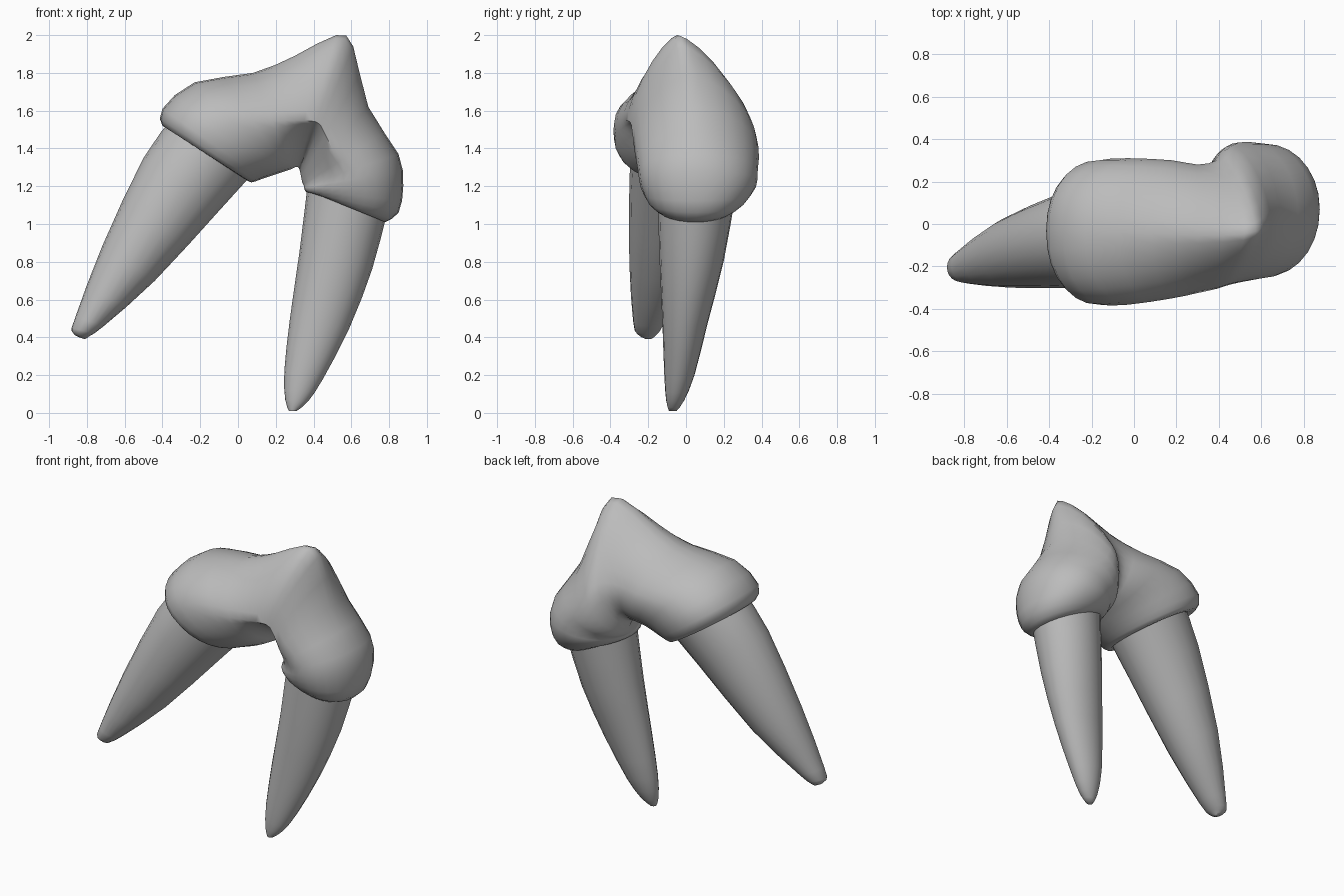
import bpy, bmesh, math

cube = bpy.data.objects.get("Cube")
if cube:
    bpy.data.objects.remove(cube, do_unlink=True)

enamel = bpy.data.materials.new("plain_grey")
enamel.use_nodes = True
GREY = (0.5, 0.5, 0.5, 1)
enamel.diffuse_color = GREY
enamel.node_tree.nodes["Principled BSDF"].inputs["Base Color"].default_value = GREY


def spline(a, b, c, d, t):
    """Smooth interpolation from b to c for every section parameter."""
    return [q + 0.5 * t * (r - p + t * (2 * p - 5 * q + 4 * r - s + t * (3 * (q - r) + s - p)))
            for p, q, r, s in zip(a, b, c, d)]


def refine(keys, steps):
    rows = []
    last = len(keys) - 1
    for i in range(last):
        around = [keys[min(max(i + k, 0), last)] for k in (-1, 0, 1, 2)]
        rows += [spline(*around, s / steps) for s in range(steps)]
    return rows + [keys[-1]]


def section(row, count):
    """Closed ring spanning an outer and an inner point, bulging to front and back."""
    ox, oz, ix, iz, front, back, belly, sharp, hollow = row
    middle = (front + back) / 2
    outer_y = middle - 0.1 * (sharp - 1)
    inner_y = middle + 0.1 * (hollow - 1)
    ring = []
    for k in range(count):
        angle = math.tau * k / count
        c, s = math.cos(angle), math.sin(angle)
        outer, to_front = c > 0, s > 0
        power = sharp if outer else (hollow if to_front else 1)
        along = max(abs(c), 1e-9) ** power
        side = max(abs(s), 1e-9) ** power
        u = belly - belly * along if outer else belly + (1 - belly) * along
        centre = outer_y if outer else inner_y
        y = centre + ((front if to_front else back) - centre) * side
        ring.append((ox + (ix - ox) * u, y, oz + (iz - oz) * u))
    return ring


def loft(name, keys, steps, count):
    bm = bmesh.new()
    rings = [[bm.verts.new(p) for p in section(row, count)] for row in refine(keys, steps)]
    for low, high in zip(rings, rings[1:]):
        for k in range(count):
            n = (k + 1) % count
            bm.faces.new((low[k], low[n], high[n], high[k]))
    bm.faces.new(rings[0])
    bm.faces.new(rings[-1])
    bmesh.ops.recalc_face_normals(bm, faces=bm.faces)
    mesh = bpy.data.meshes.new(name)
    bm.to_mesh(mesh)
    bm.free()
    mesh.materials.append(enamel)
    obj = bpy.data.objects.new(name, mesh)
    bpy.context.collection.objects.link(obj)
    bpy.ops.object.select_all(action="DESELECT")
    obj.select_set(True)
    bpy.context.view_layer.objects.active = obj
    bpy.ops.object.shade_smooth_by_angle(angle=math.radians(50))
    return obj


# Crown: arched from one collar over the saddle and the peak to the other collar
# outer x, z, inner x, z, front, back, belly, outer sharpness, inner hollow
loft("crown", [
    (-.35, 1.5, .04, 1.24, -.29, .21, .5, 1, 1),
    (-.4, 1.52, .07, 1.22, -.34, .26, .48, .95, 1),
    (-.4, 1.61, .13, 1.24, -.38, .3, .45, .9, 1),
    (-.23, 1.75, .22, 1.27, -.38, .31, .45, 1, 1),
    (.08, 1.8, .28, 1.29, -.35, .3, .5, 1.15, 1.2),
    (.3, 1.89, .3, 1.3, -.325, .28, .58, 1.3, 1.6),
    (.52, 2, .32, 1.3, -.305, .3, .65, 1.45, 1.9),
    (.61, 1.94, .33, 1.27, -.29, .35, .62, 1.45, 1.9),
    (.69, 1.62, .34, 1.22, -.275, .385, .55, 1.15, 1.6),
    (.85, 1.37, .35, 1.2, -.255, .38, .5, 1, 1.2),
    (.875, 1.2, .35, 1.19, -.24, .37, .5, .95, 1),
    (.85, 1.06, .36, 1.17, -.2, .31, .5, .95, 1),
    (.78, 1.01, .385, 1.17, -.16, .26, .5, 1, 1),
], 2, 28)

# Roots: tapering and gently curved, with a blunt tip
ROUND = (.5, 1, 1)
right_root = [
    (-.34, 1.57, .09, 1.28, -.29, .21),
    (-.5, 1.35, -.1, 1.07, -.3, .15),
    (-.72, .88, -.44, .7, -.3, .03),
    (-.86, .51, -.71, .46, -.28, -.11),
    (-.88, .43, -.78, .41, -.26, -.15),
    (-.84, .4, -.81, .39, -.22, -.18),
]
left_root = [
    (.79, 1.06, .37, 1.22, -.15, .26),
    (.71, .76, .325, .85, -.14, .2),
    (.59, .45, .275, .5, -.125, .115),
    (.45, .18, .245, .22, -.115, .045),
    (.37, .06, .25, .07, -.105, -.01),
    (.31, .01, .27, .01, -.09, -.05),
]
for name, keys in (("right_root", right_root), ("left_root", left_root)):
    loft(name, [row + ROUND for row in keys], 2, 20)
